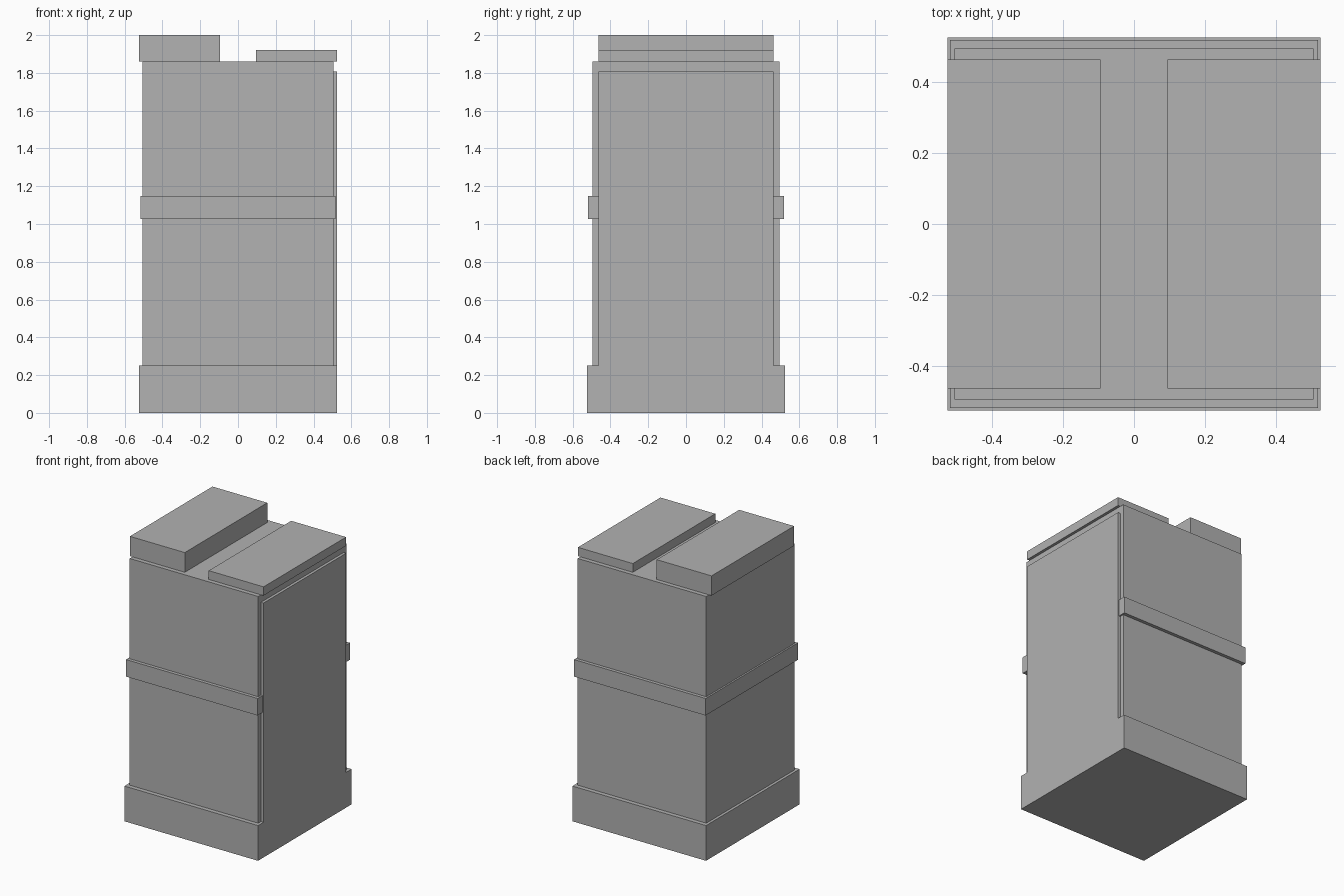
import bpy
import bmesh
from mathutils import Vector

if "Cube" in bpy.data.objects:
    bpy.data.objects.remove(bpy.data.objects["Cube"])

grey = bpy.data.materials.new("plain grey")
grey.use_nodes = True
colour = (0.445, 0.445, 0.445, 1)
grey.diffuse_color = colour
grey.node_tree.nodes["Principled BSDF"].inputs["Base Color"].default_value = colour


def box(name, low, high):
    """Box spanning two opposite corners."""
    low, high = Vector(low), Vector(high)
    bm = bmesh.new()
    bmesh.ops.create_cube(bm, size=1)
    bmesh.ops.scale(bm, vec=high - low, verts=bm.verts)
    bmesh.ops.translate(bm, vec=(low + high) / 2, verts=bm.verts)
    mesh = bpy.data.meshes.new(name)
    bm.to_mesh(mesh)
    bm.free()
    mesh.materials.append(grey)
    obj = bpy.data.objects.new(name, mesh)
    bpy.context.collection.objects.link(obj)
    return obj


def centred_box(name, half_x, half_y, bottom, top):
    return box(name, (-half_x, -half_y, bottom), (half_x, half_y, top))


edge = 0.525      # outer face of the plinth
depth = 0.463     # half depth of the roof slabs and side panel
base_top = 0.25
roof = 1.86

# Plinth, main block and the band around its middle
centred_box("plinth", edge, edge, 0, base_top)
centred_box("main_block", 0.505, 0.494, base_top, roof)
centred_box("middle_band", 0.517, 0.518, 1.027, 1.148)

# Raised panel on the left side, flush with the plinth
box("side_panel", (0.505, -depth, base_top), (edge, depth, 1.807))

# Two roof slabs of different height with a channel between them
box("tall_roof_slab", (-edge, -depth, roof), (-0.094, depth, 2))
box("low_roof_slab", (0.094, -depth, roof), (edge, depth, 1.922))
